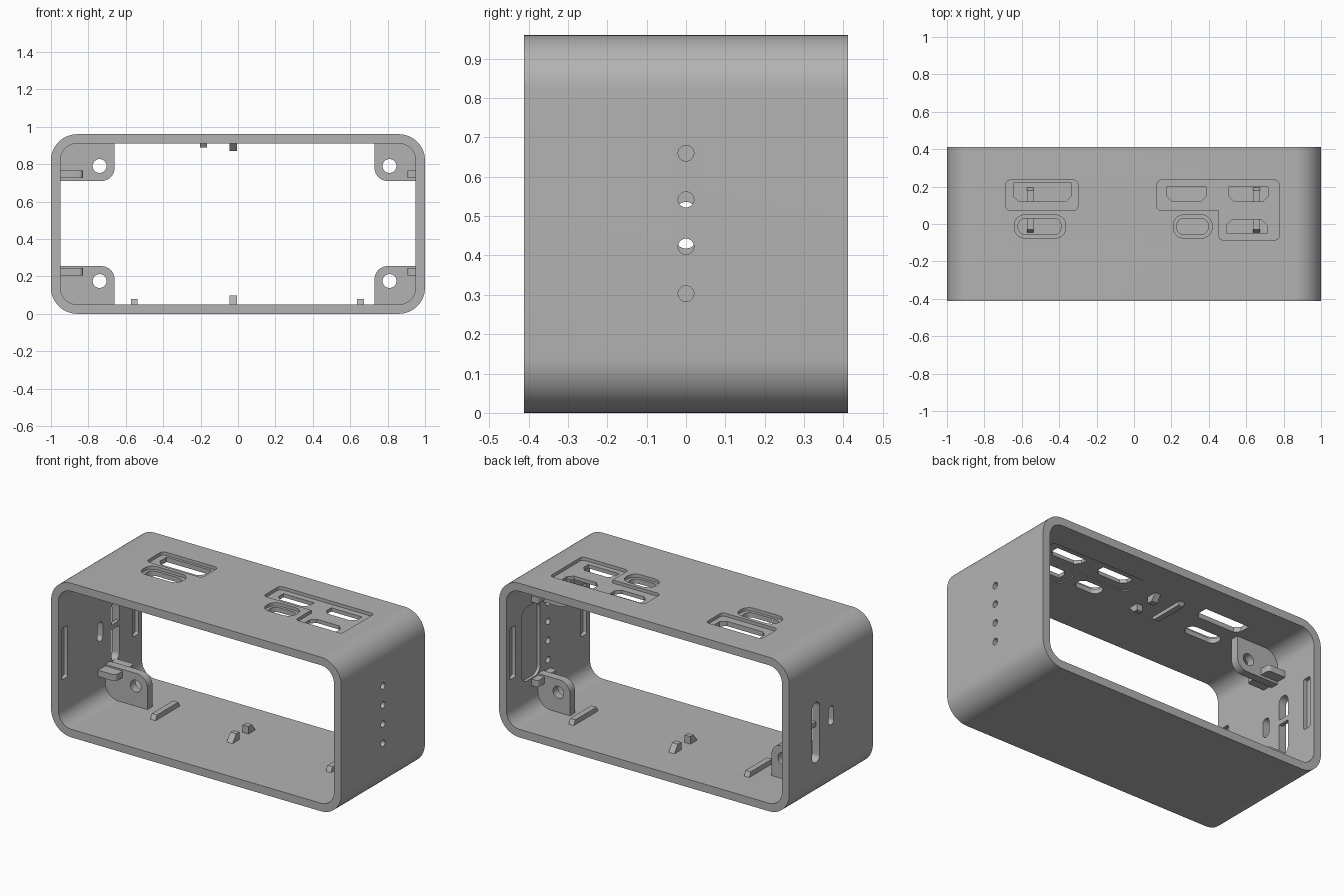
import bpy, bmesh, math

if "Cube" in bpy.data.objects:
    bpy.data.objects.remove(bpy.data.objects["Cube"])

grey = bpy.data.materials.new("case grey")
grey.diffuse_color = (0.45, 0.45, 0.45, 1)
grey.use_nodes = True
grey.node_tree.nodes["Principled BSDF"].inputs["Base Color"].default_value = grey.diffuse_color


def rrect(a0, a1, b0, b1, r, seg=8):
    """Rounded rectangle; r is one radius or four (low-low, high-low, high-high, low-high)."""
    rs = r if isinstance(r, (list, tuple)) else [r] * 4
    corners = [(a0, b0, 1, 1, 180), (a1, b0, -1, 1, 270), (a1, b1, -1, -1, 0), (a0, b1, 1, -1, 90)]
    pts = []
    for (a, b, sa, sb, start), q in zip(corners, rs):
        if q <= 0:
            pts.append((a, b))
            continue
        for i in range(seg + 1):
            t = math.radians(start + 90 * i / seg)
            pts.append((a + sa * q + q * math.cos(t), b + sb * q + q * math.sin(t)))
    return pts


def circle(a, b, r, n=32):
    return [(a + r * math.cos(2 * math.pi * i / n), b + r * math.sin(2 * math.pi * i / n)) for i in range(n)]


def prism(name, pts, axis, lo, hi):
    """Extrude a 2D profile along an axis."""
    place = {'x': lambda p, d: (d, p[0], p[1]),
             'y': lambda p, d: (p[0], d, p[1]),
             'z': lambda p, d: (p[0], p[1], d)}[axis]
    bm = bmesh.new()
    low = [bm.verts.new(place(p, lo)) for p in pts]
    high = [bm.verts.new(place(p, hi)) for p in pts]
    bm.faces.new(low)
    bm.faces.new(high)
    for i in range(len(pts)):
        j = (i + 1) % len(pts)
        bm.faces.new((low[i], low[j], high[j], high[i]))
    bmesh.ops.recalc_face_normals(bm, faces=bm.faces)
    me = bpy.data.meshes.new(name)
    bm.to_mesh(me)
    bm.free()
    me.materials.append(grey)
    ob = bpy.data.objects.new(name, me)
    bpy.context.collection.objects.link(ob)
    return ob


def cut(ob, pts, axis, lo, hi):
    cutter = prism("cutter", pts, axis, lo, hi)
    cutter.hide_render = True
    m = ob.modifiers.new("cut", 'BOOLEAN')
    m.operation, m.solver, m.object = 'DIFFERENCE', 'EXACT', cutter
    bpy.context.view_layer.objects.active = ob
    bpy.ops.object.modifier_apply(modifier=m.name)
    bpy.data.objects.remove(cutter)


def smooth(ob):
    bpy.ops.object.select_all(action='DESELECT')
    ob.select_set(True)
    bpy.context.view_layer.objects.active = ob
    bpy.ops.object.shade_smooth_by_angle(angle=math.radians(30))


# open rounded sleeve
shell = prism("shell", rrect(-1, 1, 0, 0.96, 0.14, 16), 'y', -0.412, 0.412)
cut(shell, rrect(-0.95, 0.95, 0.05, 0.91, 0.09, 16), 'y', -0.5, 0.5)

# shallow port recesses in the top
TOP = 0.94
cut(shell, rrect(-0.685, -0.30, 0.072, 0.235, 0.025), 'z', TOP, 1.1)
cut(shell, rrect(-0.64, -0.365, -0.075, 0.048, 0.055), 'z', TOP, 1.1)
cut(shell, rrect(0.21, 0.417, -0.075, 0.048, 0.055), 'z', TOP, 1.1)
L_upper = rrect(0.123, 0.775, 0.072, 0.235, (0.025, 0, 0.025, 0.025))
L_lower = rrect(0.455, 0.775, -0.085, 0.08, (0.02, 0.02, 0, 0))
for outline in (L_upper, L_lower):
    cut(shell, outline, 'z', TOP, 1.1)
    cut(shell, outline, 'z', 0.85, 0.917)


# port openings through the top
def port(x0, x1, y0, y1, chamfer_low=True, c=0.03):
    if chamfer_low:
        return [(x0 + c, y0), (x1 - c, y0), (x1, y0 + c), (x1, y1), (x0, y1), (x0, y0 + c)]
    return [(x0, y0), (x1, y0), (x1, y1 - c), (x1 - c, y1), (x0 + c, y1), (x0, y1 - c)]


for outline in (port(-0.645, -0.335, 0.12, 0.218),
                port(0.175, 0.387, 0.12, 0.197),
                port(0.505, 0.717, 0.12, 0.197),
                port(0.497, 0.71, -0.052, 0.025, False),
                rrect(-0.62, -0.39, -0.057, 0.03, 0.04),
                rrect(0.228, 0.397, -0.057, 0.03, 0.04)):
    cut(shell, outline, 'z', 0.85, 1.1)

# indicator holes in the right wall
for z in (0.303, 0.423, 0.542, 0.66):
    cut(shell, circle(0, z, 0.02), 'x', 0.9, 1.1)

# slots through the left wall
cut(shell, rrect(0.112, 0.188, 0.24, 0.615, 0.037), 'x', -1.1, -0.9)
cut(shell, rrect(-0.026, 0.026, 0.418, 0.536, 0.025), 'x', -1.1, -0.9)

# blind grooves and a clearance pocket inside the side walls
for y in (-0.35, 0.35):
    for x0, x1 in ((-0.975, -0.9), (0.9, 0.975)):
        cut(shell, rrect(y - 0.027, y + 0.027, 0.32, 0.64, 0.01), 'x', x0, x1)
cut(shell, rrect(0.08, 0.26, 0.25, 0.71, 0.05), 'x', 0.9, 0.97)
smooth(shell)

# bridge across the tall slot
prism("slot_bridge", rrect(0.108, 0.192, 0.445, 0.475, 0), 'x', -0.975, -0.95)

# screw tabs and board clips in the four corners
for side, x_free, x_hole, x_clip in (("left", -0.66, -0.74, -0.83), ("right", 0.73, 0.81, 0.905)):
    for level, z_free, z_wall, z_hole, z_clip in (("lower", 0.255, 0.03, 0.175, 0.205),
                                                  ("upper", 0.71, 0.93, 0.79, 0.725)):
        left, low = side == "left", level == "lower"
        x0, x1 = (-0.97, x_free) if left else (x_free, 0.97)
        z0, z1 = (z_wall, z_free) if low else (z_free, z_wall)
        wall_corner = (0 if left else 1) if low else (3 if left else 2)
        radii = [0, 0, 0, 0]
        radii[wall_corner] = 0.11
        radii[(wall_corner + 2) % 4] = 0.07
        tab = prism(level + "_" + side + "_screw_tab", rrect(x0, x1, z0, z1, radii), 'y', 0.05, 0.10)
        cut(tab, circle(x_hole, z_hole, 0.037), 'y', -0.2, 0.3)
        smooth(tab)
        cx0, cx1 = (-0.96, x_clip) if left else (x_clip, 0.96)
        cr = (0, 0.02, 0.02, 0) if left else (0.02, 0, 0, 0.02)
        smooth(prism(level + "_" + side + "_clip", rrect(cx0, cx1, -0.02, 0.165, cr),
                     'z', z_clip, z_clip + 0.04))

# long support ribs: two on the floor, one on the ceiling
for name, x, zb, zt in (("floor_rib_left", -0.555, 0.04, 0.08), ("floor_rib_right", 0.655, 0.04, 0.08),
                        ("ceiling_rib", -0.185, 0.92, 0.888)):
    prism(name, [(-0.05, zb), (0.20, zb), (0.18, zt), (-0.03, zt)], 'x', x - 0.018, x + 0.018)

# paired retaining wedges on the floor and ceiling
for name, zb, zt in (("floor_wedge", 0.04, 0.097), ("ceiling_wedge", 0.92, 0.87)):
    prism(name + "_front", [(-0.055, zb), (0.02, zb), (0.02, zt), (-0.01, zt)], 'x', -0.045, -0.005)
    prism(name + "_back", [(0.11, zb), (0.185, zb), (0.145, zt), (0.11, zt)], 'x', -0.045, -0.005)
